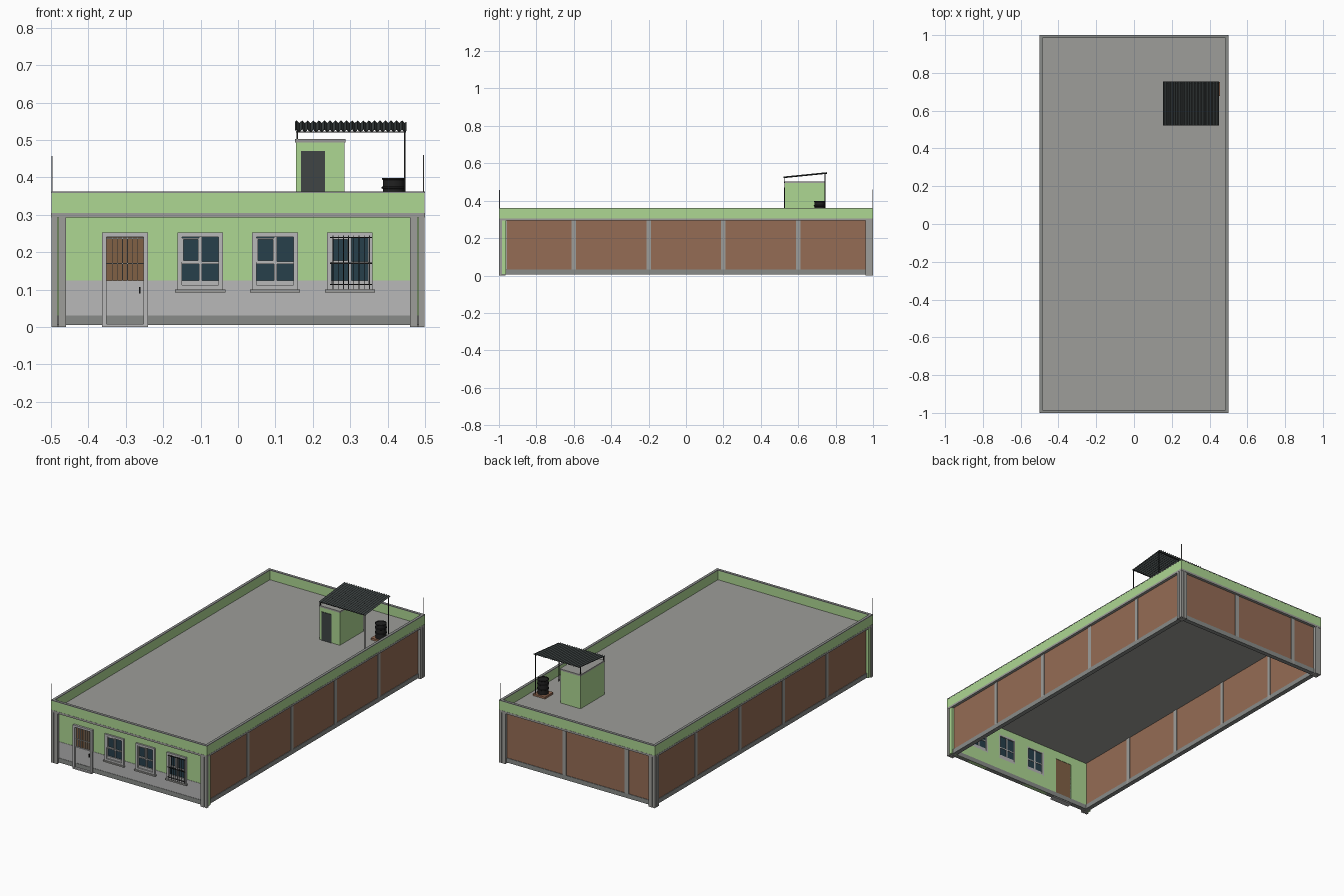
import bpy, bmesh, math
from mathutils import Matrix, Vector

if "Cube" in bpy.data.objects:
    bpy.data.objects.remove(bpy.data.objects["Cube"])

GREEN = (0.42, 0.68, 0.29, 1)
BRICK = (0.30, 0.15, 0.09, 1)
BASE = (0.25, 0.26, 0.25, 1)
CONC = (0.34, 0.34, 0.32, 1)
PALE = (0.48, 0.48, 0.48, 1)
GLASS = (0.02, 0.05, 0.07, 1)
BLACK = (0.015, 0.015, 0.015, 1)
DARK = (0.05, 0.06, 0.06, 1)
BROWN = (0.22, 0.12, 0.06, 1)
mats = {}


def finish(name, bm, color):
    me = bpy.data.meshes.new(name)
    bm.to_mesh(me)
    bm.free()
    ob = bpy.data.objects.new(name, me)
    bpy.context.collection.objects.link(ob)
    if color not in mats:
        mats[color] = bpy.data.materials.new("paint_%d" % len(mats))
        mats[color].diffuse_color = color
    me.materials.append(mats[color])
    return ob


def boxes(name, items, color):
    """One object from boxes given as (x0, x1, y0, y1, z0, z1)."""
    bm = bmesh.new()
    for x0, x1, y0, y1, z0, z1 in items:
        m = Matrix.Translation(((x0 + x1) / 2, (y0 + y1) / 2, (z0 + z1) / 2))
        bmesh.ops.create_cube(bm, size=1, matrix=m @ Matrix.Diagonal((x1 - x0, y1 - y0, z1 - z0, 1)))
    return finish(name, bm, color)


def ring(hx, hy, t, z0, z1):
    """Four boxes making a rectangular ring of thickness t."""
    return [(-hx, hx, -hy, -hy + t, z0, z1), (-hx, hx, hy - t, hy, z0, z1),
            (-hx, -hx + t, -hy + t, hy - t, z0, z1), (hx - t, hx, -hy + t, hy - t, z0, z1)]


def frame(x0, x1, z0, z1, t, y0, y1):
    """Four boxes making an upright frame facing the front."""
    return [(x0, x0 + t, y0, y1, z0, z1), (x1 - t, x1, y0, y1, z0, z1),
            (x0 + t, x1 - t, y0, y1, z0, z0 + t), (x0 + t, x1 - t, y0, y1, z1 - t, z1)]


def both(items):
    """Mirror boxes across x = 0."""
    return items + [(-b, -a, *r) for a, b, *r in items]


# Roof slab, parapet and capping
SLAB = 0.305
boxes("roof_slab", [(-.5, .5, -1, 1, .293, SLAB)], CONC)
boxes("parapet", ring(.499, .999, .014, SLAB, .358), GREEN)
boxes("parapet_cap", ring(.5, 1, .016, .358, .362), BASE)

# Base beam and brick infill walls
boxes("base_beam", ring(.487, .987, .026, .005, .031), BASE)
boxes("brick_walls", both([(.464, .484, -.96, .965, .031, .293)]) +
      [(-.464, .464, .964, .984, .031, .293)], BRICK)

# Concrete columns along the sides and the back
cols = both([(.461, .487, y - .012, y + .012, .005, .293) for y in (-.6, -.2, .2, .6)])
cols += [(x - .012, x + .012, .961, .987, .005, .293) for x in (.09, -.31)]
boxes("wall_columns", cols, CONC)
boxes("corner_columns", both([
    (.482, .499, .96, .98, 0, .293), (.46, .482, .96, .999, 0, .293), (.484, .499, .982, .999, 0, .293),
    (.46, .48, -.999, -.983, 0, .293), (.483, .499, -.999, -.983, 0, .293)]), CONC)
boxes("front_corner_returns", both([(.462, .497, -.983, -.962, .005, .293)]), GREEN)

# Front wall built around its openings, pale dado painted in front
WINDOWS = (-.10, .10, .30)
openings = [(-.355, -.249, .0, .245)] + [(c - .055, c + .055, .105, .246) for c in WINDOWS]
pieces, x = [], -.462
for x0, x1, z0, z1 in openings:
    pieces.append((x, x0, .005, .293))
    pieces.append((x0, x1, z1, .293))
    if z0 > .01:
        pieces.append((x0, x1, .005, z0))
    x = x1
pieces.append((x, .462, .005, .293))
boxes("front_wall", [(a, b, -.983, -.962, c, d) for a, b, c, d in pieces], GREEN)
low = [p for p in pieces if p[2] < .1]
boxes("front_dado", [(a, b, -.985, -.983, .031, min(d, .125)) for a, b, c, d in low], PALE)
boxes("front_plinth", [(a, b, -.987, -.983, .005, .031) for a, b, c, d in low], BASE)

# Door: leaf, lower panel, frame, grille and handle
boxes("door_leaf", [(-.355, -.249, -.979, -.964, .008, .245)], BROWN)
boxes("door_lower_panel", [(-.351, -.253, -.984, -.979, .012, .125)] +
      frame(-.351, -.253, .012, .125, .008, -.987, -.983), PALE)
boxes("door_frame", [(-.364, -.352, -.995, -.964, 0, .253), (-.252, -.24, -.995, -.964, 0, .253),
                     (-.352, -.252, -.995, -.964, .241, .253), (-.364, -.24, -.999, -.964, 0, .008)], PALE)
boxes("door_grille", [(-.35 + i * .0137 - .001, -.35 + i * .0137 + .001, -.984, -.979, .125, .241)
                      for i in range(1, 7)] +
      [(-.352, -.252, -.984, -.979, z, z + .003) for z in (.168, .236)], CONC)
boxes("door_handle", [(-.265, -.260, -.993, -.984, .09, .107)], BLACK)

# Windows: glass, frame, mullions, small opening sash and sill
for i, c in enumerate(WINDOWS, 1):
    boxes("window_glass_%d" % i, [(c - .052, c + .052, -.979, -.968, .108, .243)], GLASS)
    parts = frame(c - .062, c + .060, .100, .253, .012, -.993, -.962)
    parts += [(c - .004, c + .004, -.985, -.966, .112, .241),
              (c - .05, c + .048, -.985, -.966, .169, .175),
              (c - .05, c + .048, -.985, -.966, .112, .125)]
    parts += frame(c - .050, c - .003, .174, .238, .004, -.989, -.978)
    boxes("window_frame_%d" % i, parts, PALE)
    boxes("window_sill_%d" % i, [(c - .068, c + .066, -.999, -.983, .093, .101)], CONC)

# Security bars on the right window
boxes("window_bars", [(.254 + k * .0139 - .001, .254 + k * .0139 + .001, -.997, -.995, .10, .245)
                      for k in range(8)] +
      [(.246, .358, -.998, -.994, z, z + .003) for z in (.112, .169, .238)], BLACK)

# Thin rods at two opposite corners
boxes("corner_rods", [(-.4985, -.4955, -.9985, -.9955, .36, .457),
                      (.494, .497, .994, .997, .36, .460)], BASE)

# Rooftop stair hut
boxes("hut_walls", [(.155, .285, .527, .745, SLAB, .494)], GREEN)
boxes("hut_roof", [(.153, .287, .525, .747, .494, .503)], CONC)
boxes("hut_door", [(.168, .232, .524, .530, SLAB, .47)], DARK)


# Corrugated canopy: wave across x, sloping up to the back
def slope(y):
    return .526 + (y - .525) * .1


bm = bmesh.new()
RIBS = 20
rows = []
for k in range(RIBS * 4 + 1):
    px = .153 + .297 * k / (RIBS * 4)
    dz = .0035 * math.sin(k * math.pi / 2)
    rows.append([bm.verts.new((px, y, slope(y) + dz)) for y in (.522, .755)])
for a, b in zip(rows, rows[1:]):
    bm.faces.new((a[0], b[0], b[1], a[1]))
canopy = finish("canopy_sheet", bm, DARK)
mod = canopy.modifiers.new("thickness", 'SOLIDIFY')
mod.thickness = .0015

# Canopy posts and rails
posts = []
for px, foot in ((.158, .503), (.446, SLAB)):
    for py in (.528, .743):
        posts.append((px - .002, px + .002, py - .002, py + .002, foot, slope(py) - .003))
for py in (.528, .743):
    z = slope(py) - .003
    posts.append((.155, .449, py - .002, py + .002, z - .003, z))
boxes("canopy_posts", posts, BLACK)

# Water barrel with ribs, on a brick plinth
boxes("barrel_plinth", [(.378, .454, .677, .753, SLAB, .316)], BRICK)
profile = [(0, .316), (.029, .316), (.029, .341), (.032, .343), (.032, .346), (.029, .348),
           (.029, .369), (.032, .371), (.032, .374), (.029, .376), (.029, .393),
           (.031, .395), (.031, .399), (.027, .399), (.027, .396), (0, .396)]
bm = bmesh.new()
vs = [bm.verts.new((.416 + r, .715, z)) for r, z in profile]
es = [bm.edges.new(p) for p in zip(vs, vs[1:])]
bmesh.ops.spin(bm, geom=vs + es, cent=Vector((.416, .715, 0)), axis=(0, 0, 1),
               angle=math.tau, steps=24)
bmesh.ops.remove_doubles(bm, verts=bm.verts, dist=1e-5)
bmesh.ops.recalc_face_normals(bm, faces=bm.faces)
barrel = finish("water_barrel", bm, BLACK)
bpy.context.view_layer.objects.active = barrel
barrel.select_set(True)
bpy.ops.object.shade_smooth_by_angle()

for m in bpy.data.materials:
    if m.users and not m.is_grease_pencil:
        m.use_nodes = True
        m.node_tree.nodes["Principled BSDF"].inputs["Base Color"].default_value = m.diffuse_color
